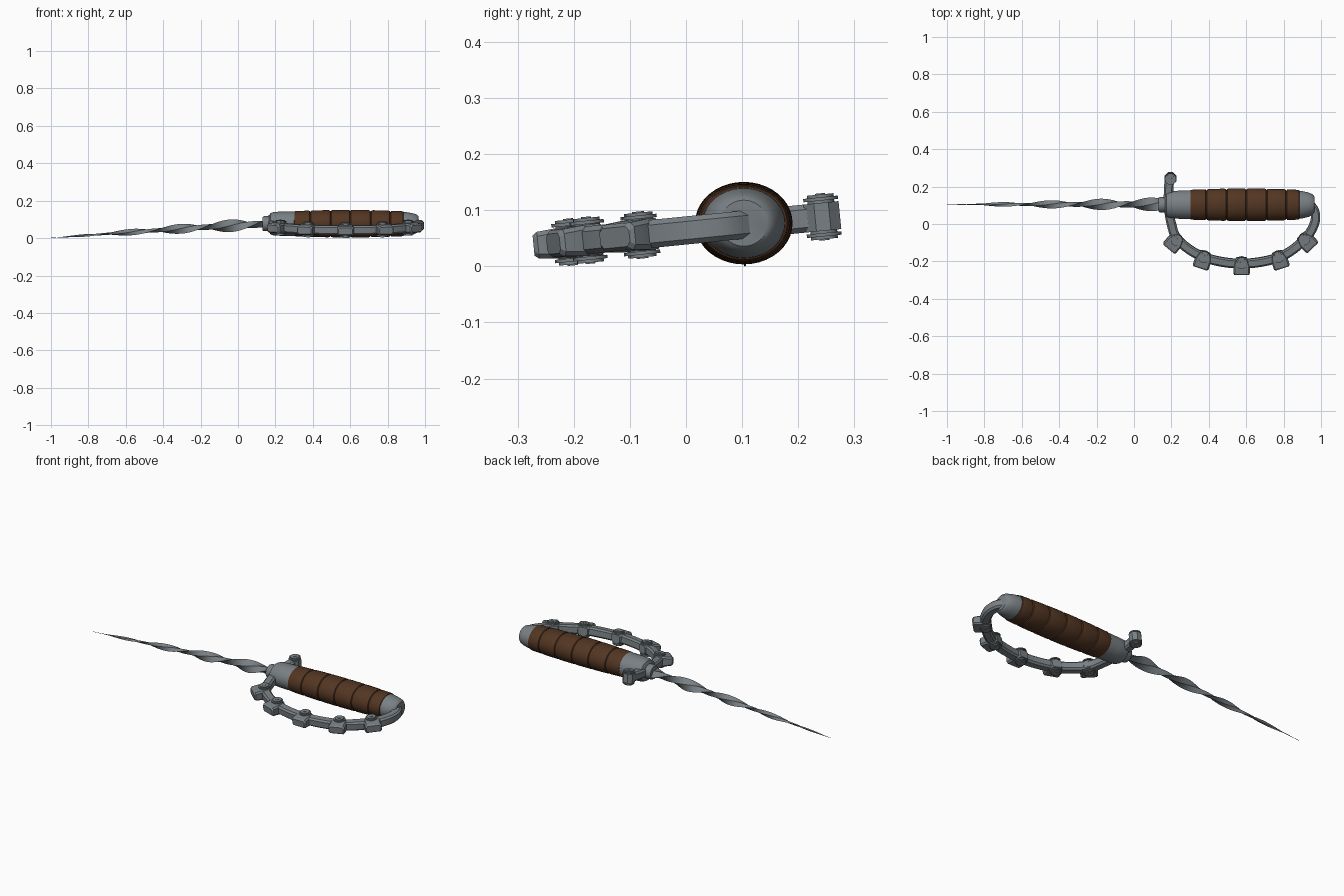
import bpy, bmesh, math
from mathutils import Vector, Matrix

cube = bpy.data.objects.get("Cube")
if cube:
    bpy.data.objects.remove(cube, do_unlink=True)


def material(name, rgb):
    m = bpy.data.materials.new(name)
    m.use_nodes = True
    m.diffuse_color = (*rgb, 1)
    m.node_tree.nodes["Principled BSDF"].inputs["Base Color"].default_value = (*rgb, 1)
    return m


STEEL = material("grey steel", (0.19, 0.215, 0.23))
LEATHER = material("brown leather", (0.085, 0.036, 0.016))
AXIS_Y, AXIS_Z = 0.103, 0.077
UP = Vector((0, -0.1, 1)).normalized()   # normal of the tilted guard plane


def finish(name, bm, mat, angle=35):
    bmesh.ops.recalc_face_normals(bm, faces=bm.faces)
    mesh = bpy.data.meshes.new(name)
    bm.to_mesh(mesh)
    bm.free()
    mesh.materials.append(mat)
    obj = bpy.data.objects.new(name, mesh)
    bpy.context.collection.objects.link(obj)
    bpy.ops.object.select_all(action='DESELECT')
    obj.select_set(True)
    bpy.context.view_layer.objects.active = obj
    bpy.ops.object.shade_smooth_by_angle(angle=math.radians(angle))
    return obj


def loft(bm, rings):
    """Skin a list of equal-length point rings and cap both ends."""
    loops = [[bm.verts.new(p) for p in ring] for ring in rings]
    n = len(loops[0])
    for a, b in zip(loops, loops[1:]):
        for i in range(n):
            j = (i + 1) % n
            bm.faces.new((a[i], a[j], b[j], b[i]))
    bm.faces.new(loops[0])
    bm.faces.new(loops[-1])


def turned(name, profile, mat, sides=40, angle=35):
    """Oval part turned around the handle axis from (x, width, height) points."""
    rings = []
    for x, ry, rz in profile:
        turns = [math.tau * i / sides for i in range(sides)]
        rings.append([(x, AXIS_Y + ry * math.cos(a), AXIS_Z + rz * math.sin(a)) for a in turns])
    bm = bmesh.new()
    loft(bm, rings)
    return finish(name, bm, mat, angle)


def on_guard(x, y):
    return Vector((x, y, 0.037 + (y + 0.27) * 0.1))


# Handle: front ferrule, wrapped grip and pommel
turned("blade_collar", [(0.13, 0.036, 0.036), (0.138, 0.041, 0.04), (0.18, 0.041, 0.04)], STEEL)
turned("ferrule", [(0.165, 0.05, 0.042), (0.173, 0.066, 0.056), (0.19, 0.072, 0.063),
                   (0.24, 0.075, 0.065), (0.302, 0.077, 0.066)], STEEL)

edges = [0.297, 0.387, 0.495, 0.60, 0.71, 0.815, 0.887]


def grip_radius(x):
    return 0.087 - 0.09 * (x - 0.59) ** 2


wrap = []
for a, b in zip(edges, edges[1:]):
    for x, dip in ((a + 0.001, 0.007), (a + 0.004, 0.002), (a + 0.012, 0),
                   ((a + b) / 2, 0), (b - 0.012, 0), (b - 0.004, 0.002), (b - 0.001, 0.007)):
        r = grip_radius(x) - dip
        wrap.append((x, r, r * 0.845))
turned("grip", wrap, LEATHER)

turned("pommel", [(0.88, 0.074, 0.063), (0.90, 0.073, 0.062), (0.93, 0.066, 0.057),
                  (0.952, 0.057, 0.051), (0.96, 0.05, 0.046), (0.965, 0.042, 0.041)], STEEL)

# Twisted blade, a tapering diamond section
rings = []
steps = 90
for i in range(steps + 1):
    t = i / steps
    x = 0.15 - 1.15 * t
    size = max(0.002, 0.037 * (1 - t ** 1.35))
    z = 0.074 - 0.073 * max(0, (0.12 - x) / 1.12) ** 1.15
    twist = -math.pi * x / 0.27 + math.radians(60)
    ring = []
    for k in range(4):
        r = size * (1 if k % 2 == 0 else 0.5)
        a = twist + k * math.pi / 2
        ring.append((x, 0.105 + r * math.cos(a), z + r * math.sin(a)))
    rings.append(ring)
bm = bmesh.new()
loft(bm, rings)
finish("twisted_blade", bm, STEEL, 40)

# Knuckle guard: chamfered bar swept along a smooth path
path = [on_guard(*p) for p in (
    (0.195, 0.25), (0.186, 0.20), (0.185, 0.10), (0.20, 0.0), (0.24, -0.09), (0.375, -0.178),
    (0.575, -0.212), (0.775, -0.178), (0.905, -0.09), (0.962, -0.005), (0.968, 0.06), (0.94, 0.105))]


def spline(points, per=6):
    ext = [2 * points[0] - points[1]] + points + [2 * points[-1] - points[-2]]
    out = []
    for p0, p1, p2, p3 in zip(ext, ext[1:], ext[2:], ext[3:]):
        for k in range(per):
            t = k / per
            out.append(0.5 * (2 * p1 + (p2 - p0) * t + (2 * p0 - 5 * p1 + 4 * p2 - p3) * t ** 2
                              + (3 * p1 - p0 - 3 * p2 + p3) * t ** 3))
    return out + [points[-1]]


HW, HH, CH = 0.025, 0.025, 0.009
section = [(HW, HH - CH), (HW - CH, HH), (CH - HW, HH), (-HW, HH - CH),
           (-HW, CH - HH), (CH - HW, -HH), (HW - CH, -HH), (HW, CH - HH)]
centre = spline(path)
rings = []
for i, p in enumerate(centre):
    tangent = (centre[min(i + 1, len(centre) - 1)] - centre[max(i - 1, 0)]).normalized()
    side = UP.cross(tangent)
    rings.append([p + side * u + UP * v for u, v in section])
bm = bmesh.new()
loft(bm, rings)
finish("knuckle_guard", bm, STEEL, 25)


def guard_frame(x, y, heading):
    """Local x points along the heading, local z along the guard normal."""
    out = Vector((math.cos(heading), math.sin(heading), 0))
    out = (out - UP * out.dot(UP)).normalized()
    m = Matrix((out, UP.cross(out), UP)).transposed().to_4x4()
    m.translation = on_guard(x, y)
    return m


def rivet(name, frame):
    """Stepped round rivet heads on both faces of the guard."""
    bm = bmesh.new()
    for s in (1, -1):
        for radius, low, high in ((0.024, 0.02, 0.031), (0.031, 0.029, 0.035),
                                  (0.024, 0.035, 0.040), (0.009, 0.039, 0.042)):
            bmesh.ops.create_cone(bm, cap_ends=True, segments=16, radius1=radius, radius2=radius,
                                  depth=high - low,
                                  matrix=frame @ Matrix.Translation((0, 0, s * (low + high) / 2)))
    finish(name, bm, STEEL)


# Knuckle studs, each a chamfered block with rivets
studs = [(0.228, -0.083, -130), (0.375, -0.174, -108), (0.575, -0.206, -90),
         (0.772, -0.174, -72), (0.91, -0.08, -46)]
for i, (x, y, deg) in enumerate(studs, 1):
    frame = guard_frame(x, y, math.radians(deg))
    bm = bmesh.new()
    rings = []
    for along, w, h in ((-0.028, 0.026, 0.022), (-0.012, 0.036, 0.028), (0.012, 0.044, 0.028),
                        (0.058, 0.044, 0.024), (0.066, 0.038, 0.018)):
        c = 0.008
        corners = ((w, h - c), (w - c, h), (c - w, h), (-w, h - c),
                   (-w, c - h), (c - w, -h), (w - c, -h), (w, c - h))
        rings.append([frame @ Vector((along, u, v)) for u, v in corners])
    loft(bm, rings)
    finish(f"knuckle_stud_{i}", bm, STEEL, 20)
    rivet(f"stud_rivet_{i}", frame)

# Rounded head at the free end of the guard
frame = guard_frame(0.195, 0.243, math.radians(90))
bm = bmesh.new()
bmesh.ops.create_cone(bm, cap_ends=True, segments=8, radius1=0.034, radius2=0.034, depth=0.05,
                      matrix=frame @ Matrix.Rotation(math.pi / 8, 4, 'Z'))
finish("guard_end", bm, STEEL, 25)
rivet("end_rivet", frame)
